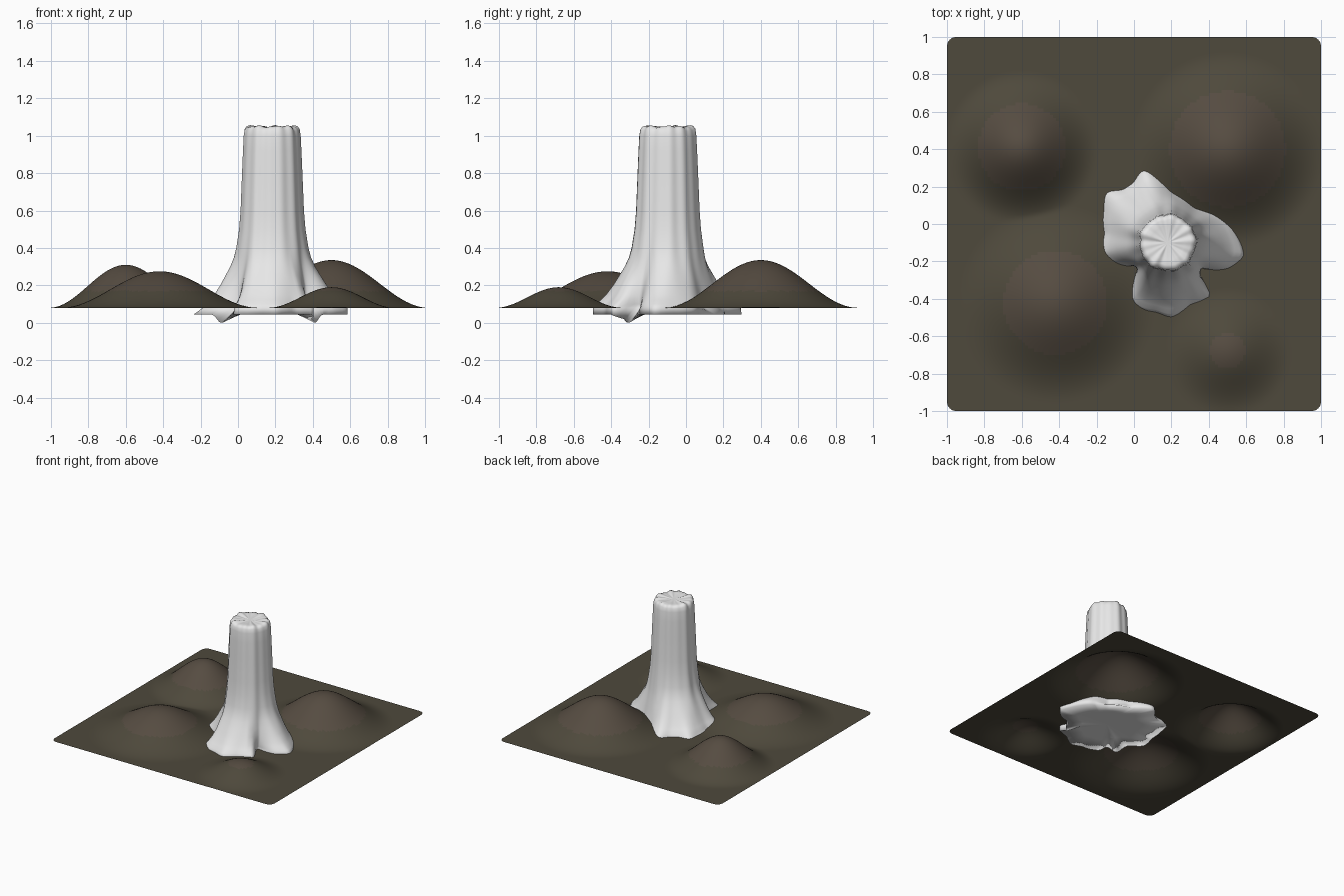
import bpy, bmesh, math

if "Cube" in bpy.data.objects:
    bpy.data.objects.remove(bpy.data.objects["Cube"])


def material(name, rgb):
    m = bpy.data.materials.new(name)
    m.diffuse_color = (*rgb, 1)
    m.use_nodes = True
    m.node_tree.nodes["Principled BSDF"].inputs["Base Color"].default_value = m.diffuse_color
    return m


def finish(name, bm, mats):
    me = bpy.data.meshes.new(name)
    bm.to_mesh(me)
    bm.free()
    for m in mats:
        me.materials.append(m)
    for p in me.polygons:
        p.use_smooth = True
    ob = bpy.data.objects.new(name, me)
    bpy.context.collection.objects.link(ob)
    return ob


olive = material("dark olive soil", (0.077, 0.067, 0.045))
brown = material("brown soil", (0.092, 0.072, 0.053))
grey = material("pale grey bark", (0.8, 0.8, 0.8))

# Ground sheet: rounded square with four smooth mounds (x, y, radius, height)
MOUNDS = [(-0.6, 0.41, 0.41, 0.23), (0.5, 0.4, 0.52, 0.255),
          (-0.42, -0.42, 0.53, 0.195), (0.5, -0.68, 0.34, 0.11)]


def ground_z(x, y):
    z = 0.0
    for mx, my, r, h in MOUNDS:
        d = math.hypot(x - mx, y - my) / r
        if d < 1:
            z = max(z, h * (0.5 + 0.5 * math.cos(math.pi * d)))
    return 0.08 + z


bm = bmesh.new()
bmesh.ops.create_grid(bm, x_segments=120, y_segments=120, size=1)
CR = 0.05
for v in bm.verts:
    ax, ay = abs(v.co.x) - (1 - CR), abs(v.co.y) - (1 - CR)
    if ax > 0 and ay > 0:  # round the corners
        k = max(ax, ay) / math.hypot(ax, ay)
        v.co.x = math.copysign(1 - CR + ax * k, v.co.x)
        v.co.y = math.copysign(1 - CR + ay * k, v.co.y)
    v.co.z = ground_z(v.co.x, v.co.y)
for f in bm.faces:
    f.material_index = 1 if f.calc_center_median().z > 0.17 else 0
finish("ground", bm, [olive, brown])

# Tree stump: lofted rings that spread into root lobes
CX, CY = 0.18, -0.1
OUTLINE = [(0.05, 0.30), (0, 0.22), (-0.06, 0.18), (-0.15, 0.17), (-0.16, 0.07),
           (-0.16, -0.05), (-0.19, -0.16), (-0.12, -0.21), (0.03, -0.22),
           (0, -0.3), (-0.02, -0.42), (0.05, -0.46), (0.12, -0.47), (0.2, -0.5),
           (0.3, -0.43), (0.42, -0.38), (0.35, -0.28), (0.34, -0.23),
           (0.5, -0.24), (0.59, -0.17), (0.55, -0.06), (0.48, 0.05), (0.4, 0.08),
           (0.33, 0.09), (0.2, 0.18), (0.12, 0.26)]
polar = sorted((math.atan2(y - CY, x - CX) % math.tau, math.hypot(x - CX, y - CY))
               for x, y in OUTLINE)
polar = [(polar[-1][0] - math.tau, polar[-1][1])] + polar + \
        [(polar[0][0] + math.tau, polar[0][1])]


def root_radius(a):
    for (a0, r0), (a1, r1) in zip(polar, polar[1:]):
        if a0 <= a <= a1:
            return r0 + (r1 - r0) * (a - a0) / max(a1 - a0, 1e-6)


N = 144
ANG = [math.tau * i / N for i in range(N)]
raw = [root_radius(a) for a in ANG]
root = [(raw[i - 1] + 2 * raw[i] + raw[(i + 1) % N]) / 4 for i in range(N)]
# softened outline used higher up the flare
soft = [sum(raw[(i + k) % N] for k in range(-4, 5)) / 9 for i in range(N)]


def flute(a):
    return (0.45 * math.sin(5 * a + 0.6) + 0.4 * math.sin(9 * a + 2)
            + 0.35 * math.sin(14 * a))


# height, trunk radius, share of root outline
RINGS = [(0.08, 0.19, 1.0), (0.10, 0.19, 0.93), (0.125, 0.19, 0.8),
         (0.15, 0.19, 0.69), (0.2, 0.19, 0.51), (0.25, 0.188, 0.36),
         (0.3, 0.187, 0.21), (0.35, 0.186, 0.1), (0.4, 0.184, 0.04),
         (0.5, 0.174, 0.01), (0.6, 0.168, 0), (0.8, 0.16, 0), (0.92, 0.155, 0),
         (1.0, 0.151, 0), (1.03, 0.146, 0), (1.045, 0.136, 0), (1.05, 0.12, 0),
         (1.047, 0.09, 0), (1.044, 0.045, 0)]

bm = bmesh.new()
rings = []
# buried edge with two dips under the front notches
low, under = [], []
for a, r in zip(ANG, root):
    dip = sum(math.exp(-((a - math.radians(d)) / 0.13) ** 2) for d in (218, 318))
    rl = max(r, 0.31) + 0.05 * max(0, -math.cos(a)) ** 2
    c, s = math.cos(a), math.sin(a)
    under.append(bm.verts.new((CX + 0.6 * rl * c, CY + 0.6 * rl * s, 0.05)))
    low.append(bm.verts.new((CX + rl * c, CY + rl * s, max(0.0, 0.045 - 0.046 * dip))))
rings += [under, low]
for z, rt, w in RINGS:
    ring = []
    for i, a in enumerate(ANG):
        mix = min(1, max(0, (z - 0.08) / 0.1))
        target = root[i] * (1 - mix) + soft[i] * mix
        r = rt * (1 + 0.035 * flute(a)) * (1 - w) + target * w
        zz = z + (0.006 * flute(a) * min(1, rt / 0.12) if z > 1.02 else 0)
        ring.append(bm.verts.new((CX + r * math.cos(a), CY + r * math.sin(a), zz)))
    rings.append(ring)
for lo, hi in zip(rings, rings[1:]):
    for i in range(N):
        j = (i + 1) % N
        bm.faces.new((lo[i], lo[j], hi[j], hi[i]))
bottom = bm.verts.new((CX, CY, 0.05))
top = bm.verts.new((CX, CY, 1.044))
for i in range(N):
    j = (i + 1) % N
    bm.faces.new((bottom, rings[0][j], rings[0][i]))
    bm.faces.new((top, rings[-1][i], rings[-1][j]))
finish("tree_stump", bm, [grey])
